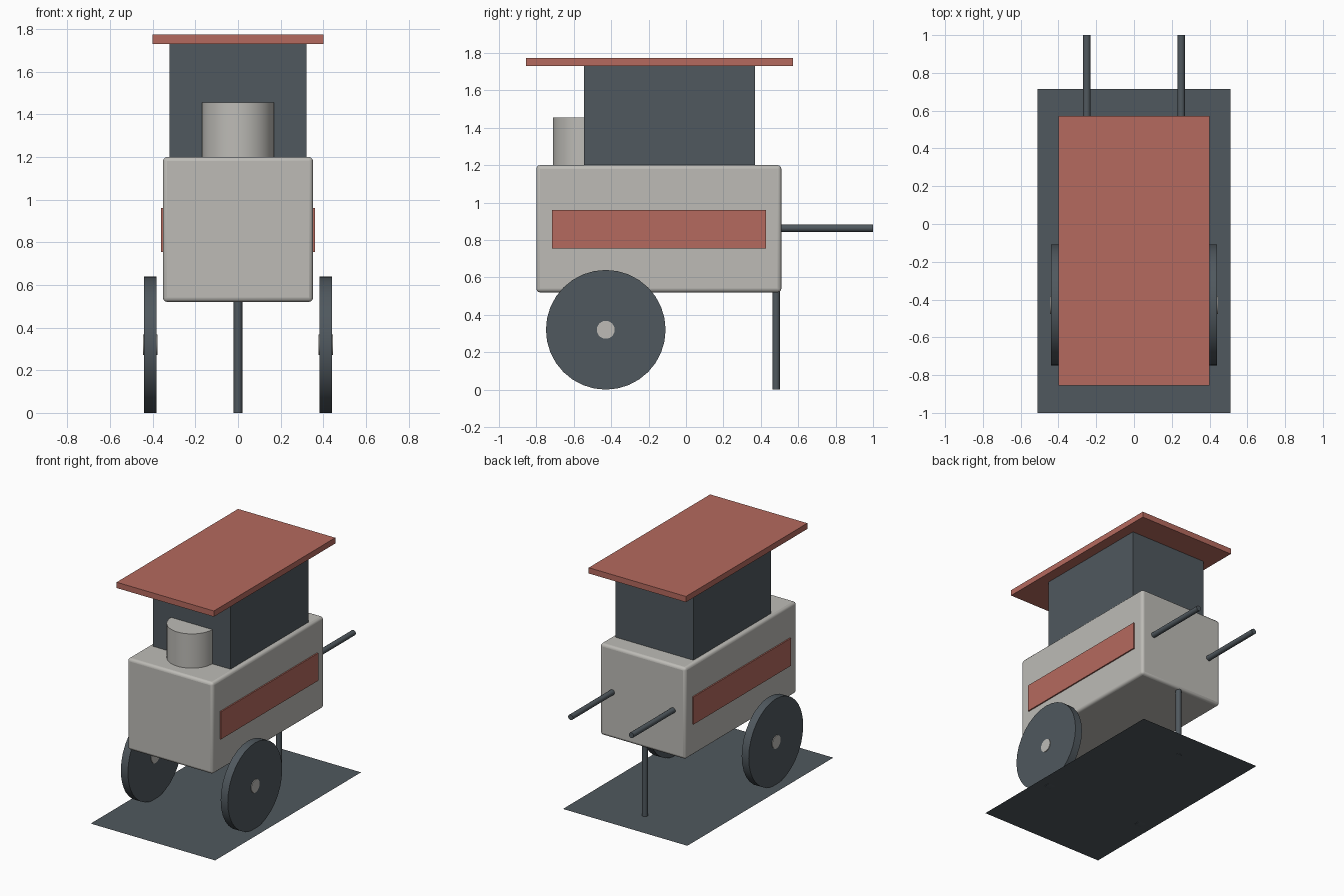
import bpy
import math
from mathutils import Matrix

default = bpy.data.objects.get("Cube")
if default:
    bpy.data.objects.remove(default, do_unlink=True)


def material(name, rgb):
    mat = bpy.data.materials.new(name)
    mat.use_nodes = True
    mat.diffuse_color = (*rgb, 1)
    mat.node_tree.nodes["Principled BSDF"].inputs["Base Color"].default_value = (*rgb, 1)
    return mat


PALE = material("pale grey", (0.51, 0.50, 0.47))
SLATE = material("dark slate", (0.08, 0.098, 0.112))
RED = material("brick red", (0.46, 0.143, 0.112))


def finish(name, mat):
    obj = bpy.context.object
    obj.name = obj.data.name = name
    obj.data.materials.append(mat)
    return obj


def box(name, mat, x, y, z, bevel=0):
    """Box from (min, max) ranges along each axis."""
    ranges = (x, y, z)
    bpy.ops.mesh.primitive_cube_add(size=1)
    obj = finish(name, mat)
    size = Matrix.Diagonal([hi - lo for lo, hi in ranges] + [1])
    obj.data.transform(size)
    obj.location = [(lo + hi) / 2 for lo, hi in ranges]
    if bevel:
        mod = obj.modifiers.new("soft_edges", "BEVEL")
        mod.width = bevel
        mod.segments = 3
        bpy.ops.object.shade_smooth_by_angle(angle=math.radians(35))
    return obj


def cylinder(name, mat, radius, depth, centre, axis="z", sides=32):
    turn = {"x": (0, math.pi / 2, 0), "y": (math.pi / 2, 0, 0), "z": (0, 0, 0)}[axis]
    bpy.ops.mesh.primitive_cylinder_add(
        vertices=sides, radius=radius, depth=depth, location=centre, rotation=turn)
    bpy.ops.object.shade_smooth_by_angle(angle=math.radians(35))
    return finish(name, mat)


# Ground sheet, just above the wheel bottoms
bpy.ops.mesh.primitive_plane_add(size=1, location=(0, -0.1425, 0.003))
finish("ground_sheet", SLATE).data.transform(Matrix.Diagonal((1.024, 1.715, 1, 1)))

# Cart body, upper cabinet, roof and front pot
box("cart_body", PALE, (-0.352, 0.352), (-0.80, 0.51), (0.52, 1.20), bevel=0.02)
box("upper_cabinet", SLATE, (-0.32, 0.32), (-0.545, 0.37), (1.19, 1.735))
box("roof", RED, (-0.40, 0.40), (-0.855, 0.572), (1.73, 1.773))
cylinder("front_pot", PALE, 0.17, 0.275, (0, -0.542, 1.3175), sides=48)

# Rear support leg
cylinder("support_leg", SLATE, 0.02, 0.55, (0, 0.482, 0.275), sides=16)

# Mirrored parts on both sides
for side, s in (("left", 1), ("right", -1)):
    box(side + "_panel", RED, sorted((s * 0.345, s * 0.362)), (-0.717, 0.427), (0.755, 0.96))
    cylinder(side + "_wheel", SLATE, 0.32, 0.058, (s * 0.411, -0.429, 0.32), "x")
    cylinder(side + "_hub", PALE, 0.048, 0.068, (s * 0.411, -0.429, 0.32), "x", 24)
    cylinder(side + "_handle", SLATE, 0.02, 0.55, (s * 0.25, 0.725, 0.863), "y", 16)
